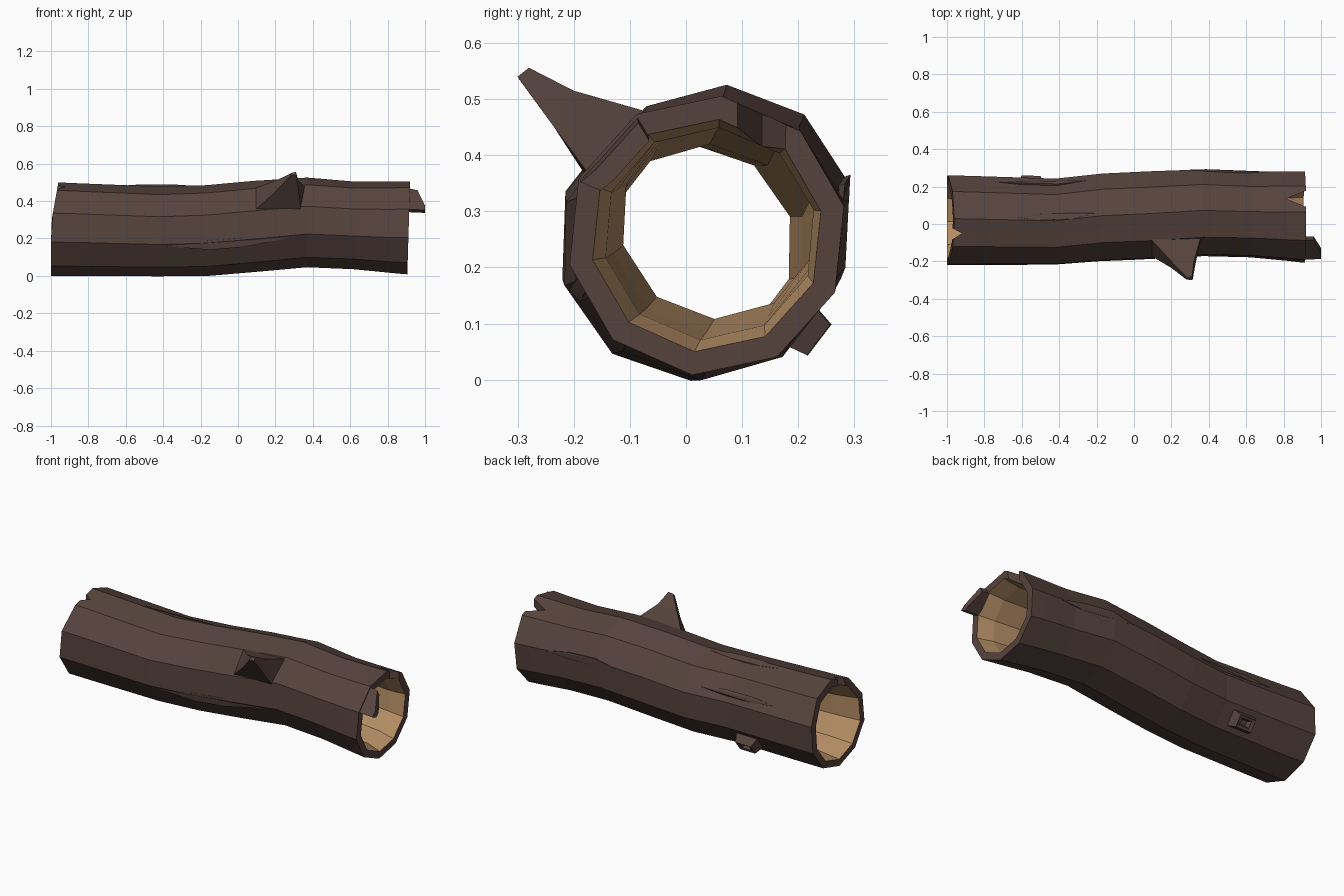
import bpy, bmesh
from math import sin, cos, radians
from mathutils import Vector

if "Cube" in bpy.data.objects:
    bpy.data.objects.remove(bpy.data.objects["Cube"])

SIDES = 10


def material(name, colour):
    m = bpy.data.materials.new(name)
    m.diffuse_color = (*colour, 1)
    m.use_nodes = True
    m.node_tree.nodes["Principled BSDF"].inputs["Base Color"].default_value = m.diffuse_color
    return m


BARK = material("bark", (0.095, 0.057, 0.047))
WOOD = material("wood", (0.46, 0.27, 0.13))

# log cross-sections: x, centre y, centre z, outer radius, inner radius, twist
SECTIONS = [
    (-0.98, 0.020, 0.250, 0.250, 0.210, -2),
    (-0.85, 0.018, 0.247, 0.248, 0.190, -2),
    (-0.42, 0.013, 0.238, 0.240, 0.180, -1),
    (-0.17, 0.036, 0.242, 0.243, 0.178, -2),
    (0.08, 0.047, 0.264, 0.244, 0.178, -2),
    (0.37, 0.060, 0.286, 0.240, 0.178, -3),
    (0.62, 0.050, 0.270, 0.235, 0.185, -4),
    (0.82, 0.042, 0.260, 0.245, 0.190, -5),
    (0.913, 0.037, 0.257, 0.250, 0.208, -6),
]


def section(x):
    """Interpolated cross-section data at x."""
    for a, b in zip(SECTIONS, SECTIONS[1:]):
        if x <= b[0]:
            break
    t = (x - a[0]) / (b[0] - a[0])
    return [p + (q - p) * t for p, q in zip(a, b)]


def on_log(x, angle, lift=0.0):
    """Point near the bark; angle from +y towards +z."""
    _, cy, cz, r, _, tw = section(x)
    a = radians(angle + tw)
    rel = radians((angle - 90) % 36 - 18)
    r = r * cos(radians(18)) / cos(rel) + lift
    return Vector((x, cy + r * cos(a), cz + r * sin(a)))


def finish(bm, name, mats):
    bmesh.ops.recalc_face_normals(bm, faces=bm.faces)
    me = bpy.data.meshes.new(name)
    bm.to_mesh(me)
    bm.free()
    for m in mats:
        me.materials.append(m)
    ob = bpy.data.objects.new(name, me)
    bpy.context.collection.objects.link(ob)
    return ob


def loft(name, rings):
    """Closed solid through matching rings of points."""
    bm = bmesh.new()
    vs = [[bm.verts.new(p) for p in ring] for ring in rings]
    n = len(vs[0])
    for a, b in zip(vs, vs[1:]):
        for i in range(n):
            j = (i + 1) % n
            bm.faces.new((a[i], a[j], b[j], b[i]))
    bm.faces.new(vs[0])
    bm.faces.new(vs[-1])
    return finish(bm, name, [BARK])


def hull(name, pts):
    bm = bmesh.new()
    vs = [bm.verts.new(p) for p in pts]
    bmesh.ops.convex_hull(bm, input=vs)
    return finish(bm, name, [BARK])


# hollow trunk: outer bark skin, then back through the wood lining
bm = bmesh.new()
loops = []
path = [(s, 3) for s in SECTIONS] + [(s, 4) for s in reversed(SECTIONS)]
for s, which in path:
    ring = []
    for k in range(SIDES):
        a = radians(90 + 36 * k + s[5])
        z = s[2] + s[which] * sin(a)
        x = s[0]
        if x == SECTIONS[0][0]:
            x = -1.0 + max(0, z - 0.28) * 0.18      # slanted broken end
        elif x == SECTIONS[-1][0]:
            x = 0.905 + z * 0.03
        ring.append(bm.verts.new((x, s[1] + s[which] * cos(a), z)))
    loops.append(ring)
ns = len(SECTIONS)
for i in range(len(loops)):
    a, b = loops[i], loops[(i + 1) % len(loops)]
    for k in range(SIDES):
        j = (k + 1) % SIDES
        f = bm.faces.new((a[k], a[j], b[j], b[k]))
        f.material_index = 1 if ns <= i < len(loops) - 1 else 0
trunk = finish(bm, "hollow_trunk", [BARK, WOOD])


# notches torn out of the broken ends
def notch(tri):
    cutter = loft("notch_cutter", [[(x, y, z) for x, y in tri] for z in (0.36, 0.6)])
    mod = trunk.modifiers.new("notch", 'BOOLEAN')
    mod.operation = 'DIFFERENCE'
    mod.solver = 'EXACT'
    mod.object = cutter
    bpy.context.view_layer.objects.active = trunk
    bpy.ops.object.modifier_apply(modifier=mod.name)
    bpy.data.objects.remove(cutter)


notch([(0.815, 0.135), (0.96, 0.075), (0.96, 0.195)])
notch([(-0.92, -0.05), (-1.03, 0.01), (-1.03, -0.12)])

# splinter continuing the wall past the right end
outer = [on_log(0.89, 126), Vector((0.96, -0.085, 0.458)), Vector((1.0, -0.16, 0.375)),
         Vector((1.0, -0.188, 0.352)), on_log(0.89, 162)]
axis = Vector((0, 0.037, 0.257))
inner = [Vector((p.x, *(axis.lerp(p, 0.84)).yz)) for p in outer]
loft("end_splinter", [outer, inner])

# broken branch leaning out of the upper front
loft("broken_branch", [
    [(0.09, -0.17, 0.35), (0.08, -0.07, 0.465), (0.36, -0.06, 0.475), (0.335, -0.165, 0.355)],
    [(0.20, -0.235, 0.45), (0.20, -0.20, 0.508), (0.32, -0.20, 0.515), (0.325, -0.235, 0.45)],
    [(0.28, -0.297, 0.535), (0.285, -0.287, 0.55), (0.31, -0.28, 0.556), (0.313, -0.30, 0.54)],
])


# knot stub low on the back, with a sunken end
def knot_ring(half, spread, lift):
    return [on_log(-0.55 + dx * half, -36 + da * spread, lift)
            for dx, da in ((-1, -1), (1, -1), (1, 1), (-1, 1))]


loft("knot_stub", [knot_ring(0.075, 13, -0.02), knot_ring(0.05, 7, 0.05),
                   knot_ring(0.03, 4, 0.045), knot_ring(0.02, 3, 0.02)])

# lifted slivers of bark: start x, end x, angle, half width, lift
for x0, x1, ang, w, lift in [(-0.38, 0.28, 201, 6, 0.014), (-0.63, -0.2, 86, 4, 0.008),
                             (0.25, 0.72, 17, 5, 0.012), (-0.72, -0.25, 30, 4, 0.01)]:
    xm = (x0 + x1) / 2
    pts = [on_log(x, ang, d) for x in (x0, x1) for d in (-0.02, 0.001)]
    pts += [on_log(xm + e, ang + s * w, d) for e in (-0.1, 0.08)
            for s, d in ((-1, -0.015), (1, -0.015), (-1, 0.001), (1, lift))]
    hull("bark_sliver", pts)
